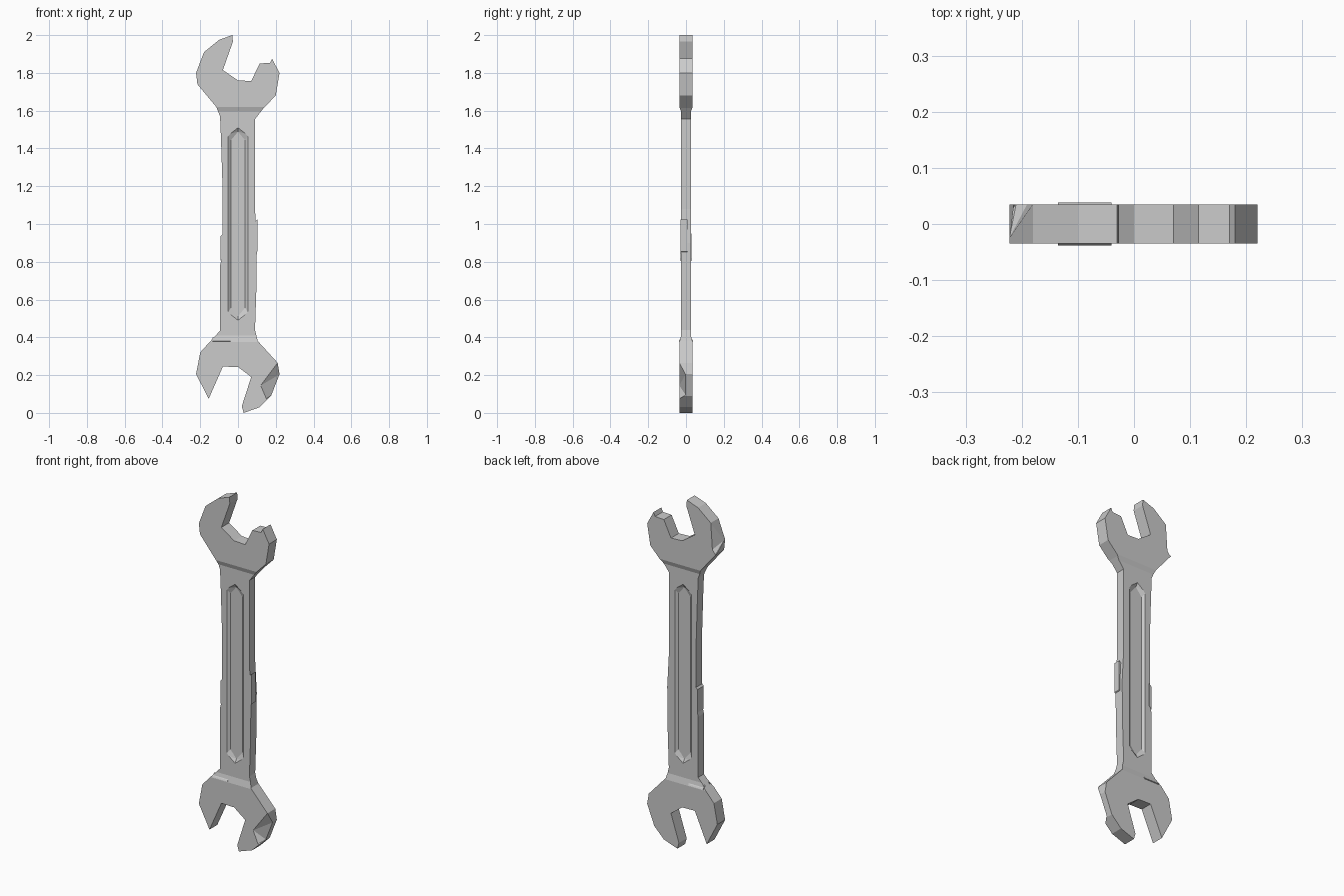
import bpy
import bmesh
from mathutils import Vector

cube = bpy.data.objects.get("Cube")
if cube:
    bpy.data.objects.remove(cube, do_unlink=True)

steel = bpy.data.materials.new("worn grey steel")
steel.use_nodes = True
steel.diffuse_color = (0.6, 0.6, 0.6, 1)
steel.node_tree.nodes["Principled BSDF"].inputs["Base Color"].default_value = steel.diffuse_color

HEAD, SHANK = 0.035, 0.026      # half thicknesses
STEP_LOW, STEP_HIGH = (0.375, 0.41), (1.62, 1.595)


def finish(bm, name):
    bmesh.ops.recalc_face_normals(bm, faces=bm.faces)
    mesh = bpy.data.meshes.new(name)
    bm.to_mesh(mesh)
    bm.free()
    mesh.materials.append(steel)
    obj = bpy.data.objects.new(name, mesh)
    bpy.context.scene.collection.objects.link(obj)
    return obj


def hull(name, points):
    bm = bmesh.new()
    verts = [bm.verts.new(p) for p in points]
    result = bmesh.ops.convex_hull(bm, input=verts)
    loose = {v for v in result["geom_interior"] if isinstance(v, bmesh.types.BMVert)}
    bmesh.ops.delete(bm, geom=list(loose), context="VERTS")
    return finish(bm, name)


def carve(obj, cutter):
    cutter.hide_render = True
    mod = obj.modifiers.new("carve", "BOOLEAN")
    mod.operation, mod.solver, mod.object = "DIFFERENCE", "EXACT", cutter
    graph = bpy.context.evaluated_depsgraph_get()
    mesh = bpy.data.meshes.new_from_object(obj.evaluated_get(graph))
    obj.modifiers.clear()
    obj.data = mesh
    bpy.data.objects.remove(cutter, do_unlink=True)


def half_thickness(z):
    for head_z, shank_z in (STEP_LOW, STEP_HIGH):
        t = (z - head_z) / (shank_z - head_z)
        if t < 1:
            return HEAD + (SHANK - HEAD) * max(t, 0)
    return SHANK


# Outline: upper open jaw, worn shank, lower open jaw
upper_jaw = [(-.095, 1.57), (-.115, 1.62), (-.215, 1.74), (-.222, 1.80), (-.18, 1.91),
             (-.10, 1.975), (-.03, 2.0), (-.027, 1.965), (-.08, 1.815), (0, 1.76),
             (.07, 1.757), (.115, 1.85), (.17, 1.853), (.18, 1.875), (.22, 1.80),
             (.2, 1.68), (.135, 1.613), (.09, 1.555)]
right_edge = [(.09, 1.08), (.1, .9), (.097, .65)]
lower_jaw = [(.09, .44), (.105, .38), (.21, .265), (.22, .205), (.175, .09), (.115, .03),
             (.03, 0), (.02, .035), (.07, .19), (0, .243), (-.08, .245), (-.155, .075),
             (-.222, .205), (-.2, .32), (-.155, .37), (-.095, .435)]
left_edge = [(-.095, .78), (-.083, .83), (-.082, 1.2), (-.09, 1.45)]

bm = bmesh.new()
face = bm.faces.new([bm.verts.new((x, -HEAD, z))
                     for x, z in upper_jaw + right_edge + lower_jaw + left_edge])
extruded = bmesh.ops.extrude_face_region(bm, geom=[face])["geom"]
bmesh.ops.translate(bm, vec=(0, 2 * HEAD, 0),
                    verts=[g for g in extruded if isinstance(g, bmesh.types.BMVert)])
# Thinner shank with sloped steps to the heads
for z in STEP_LOW + STEP_HIGH:
    bmesh.ops.bisect_plane(bm, geom=bm.verts[:] + bm.edges[:] + bm.faces[:],
                           plane_co=Vector((0, 0, z)), plane_no=Vector((0, 0, 1)))
for v in bm.verts:
    v.co.y = half_thickness(v.co.z) * (1 if v.co.y > 0 else -1)
wrench = finish(bm, "wrench_body")


# Recessed pointed panel on both sides of the shank
def panel(inset, y):
    w = .052 - inset
    tip = 1.51 - inset * 1.4
    shoulder = tip - .045
    return [(sx * x, y, 1 + sz * (z - 1)) for sx in (-1, 1) for sz in (-1, 1)
            for x, z in ((0, tip), (w, shoulder))]


for side in (-1, 1):
    carve(wrench, hull("panel_cutter", panel(-.006, side * .031) + panel(.015, side * .0145)))

# Broken corner on the lower jaw front
carve(wrench, hull("lower_chip_cutter", [
    (.12, -.035, .145), (.21, -.035, .265), (.15, -.035, .075),
    (.12, -.06, .145), (.21, -.06, .265), (.15, -.06, .075),
    (.222, -.002, .205), (.178, -.002, .095), (.26, -.002, .18), (.26, -.06, .25),
    (.22, -.06, .05)]))

# Worn corner on the upper jaw back
carve(wrench, hull("upper_chip_cutter", [
    (-.18, .036, 1.91), (-.19, .036, 1.76), (-.21, .036, 1.735),
    (-.18, .06, 1.91), (-.19, .06, 1.76), (-.21, .06, 1.735),
    (-.2222, -.025, 1.80), (-.25, -.02, 1.80), (-.25, .06, 1.80)]))


# Raised burrs along the shank edges and the lower step
def burr(name, x0, x1, y0, y1, z0, z1, skew):
    hull(name, [(x, y, z + (skew if x == x1 else 0))
                for x in (x0, x1) for y in (y0, y1) for z in (z0, z1)])


burr("left_shank_burr", .085, .104, -.029, .008, .84, 1.01, .015)
burr("right_shank_burr", -.078, -.092, -.028, .028, .82, .95, -.015)
for side in (-1, 1):
    hull("step_lip", [(x, side * y, z) for x in (-.135, -.04)
                      for y, z in ((.02, .37), (.038, .38), (.034, .387), (.02, .4))])
